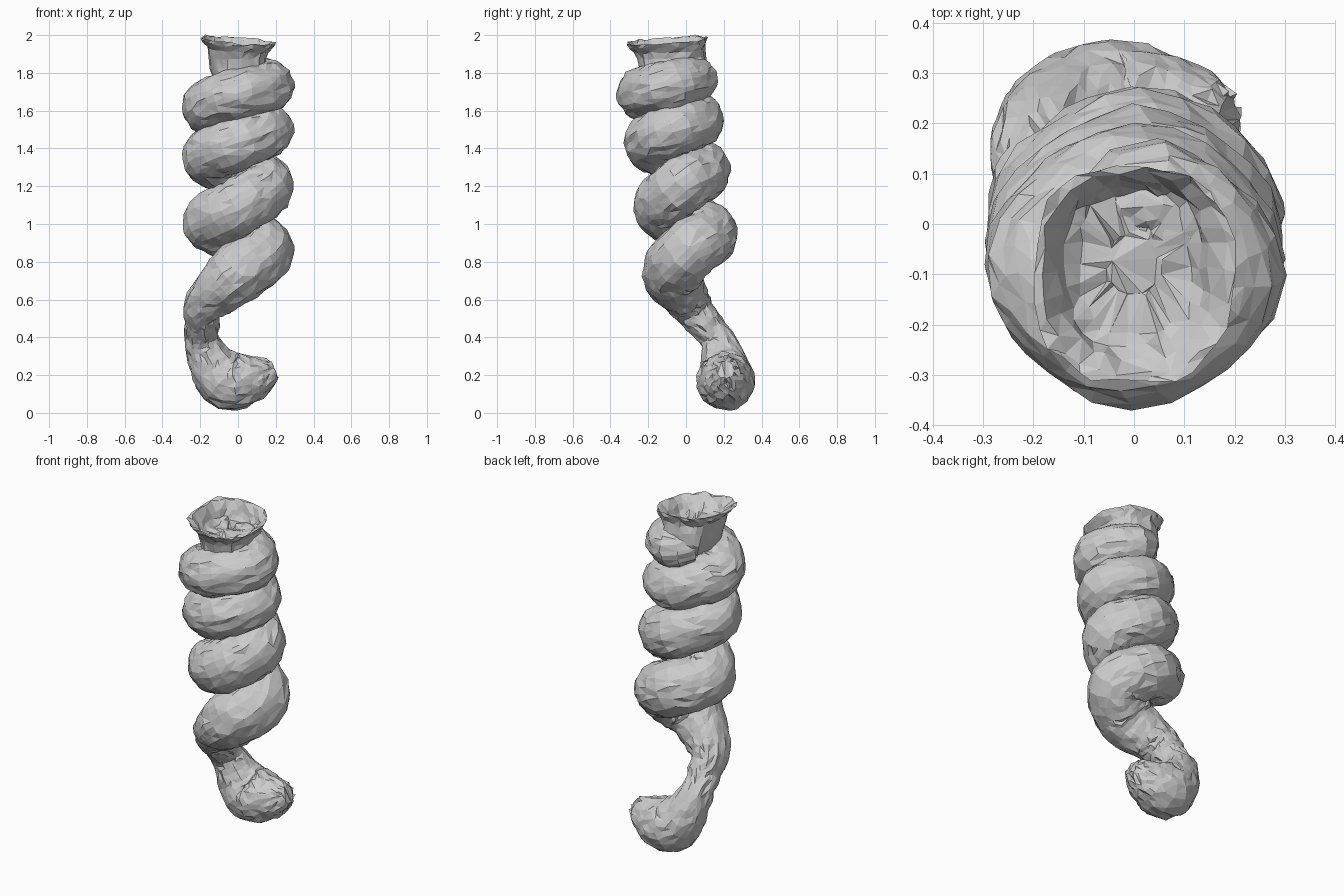
import bpy, bmesh, random
from math import sin, cos, pi, tau, copysign
from mathutils import Vector

random.seed(4)
cube = bpy.data.objects.get("Cube")
if cube:
    bpy.data.objects.remove(cube)


def loft(name, rings, bumps):
    """Skin a list of equal-sized point rings, cap both ends, roughen and triangulate."""
    bm = bmesh.new()
    loops = [[bm.verts.new(p) for p in ring] for ring in rings]
    n = len(loops[0])
    for a, b in zip(loops, loops[1:]):
        for i in range(n):
            j = (i + 1) % n
            bm.faces.new((a[i], a[j], b[j], b[i]))
    bm.faces.new(loops[0][::-1])
    bm.faces.new(loops[-1])
    for v in bm.verts:
        v.co += Vector([random.uniform(-bumps, bumps) for _ in range(3)])
    bmesh.ops.triangulate(bm, faces=bm.faces[:])
    bmesh.ops.recalc_face_normals(bm, faces=bm.faces[:])
    mesh = bpy.data.meshes.new(name)
    bm.to_mesh(mesh)
    bm.free()
    obj = bpy.data.objects.new(name, mesh)
    bpy.context.collection.objects.link(obj)
    return obj


def smooth_path(keys, spacing):
    """Catmull-Rom interpolation of (x, y, z, radius) keys at an even spacing."""
    k = [Vector(p) for p in keys]
    k = [2 * k[0] - k[1]] + k + [2 * k[-1] - k[-2]]
    out = []
    for a, b, c, d in zip(k, k[1:], k[2:], k[3:]):
        steps = max(2, round((c - b).length / spacing))
        for s in range(steps):
            t = s / steps
            out.append(b + (c - a) * t / 2 + (2 * a - 5 * b + 4 * c - d) * t**2 / 2
                       + (3 * b - a - 3 * c + d) * t**3 / 2)
    return out + [k[-2]]


def tube_rings(path, sides):
    """Circular sections carried along the path without twisting."""
    pts = [p.to_3d() for p in path]
    up = Vector((0, 1, 0))
    rings = []
    for i, p in enumerate(pts):
        along = (pts[min(i + 1, len(pts) - 1)] - pts[max(i - 1, 0)]).normalized()
        up = (up - along * up.dot(along)).normalized()
        side = along.cross(up)
        rings.append([p + path[i][3] * (up * cos(tau * s / sides) + side * sin(tau * s / sides))
                      for s in range(sides)])
    return rings


# Hooked tail: blunt end, bulge, then thin neck
keys = [
    (0.19, 0.21, 0.23, 0.05), (0.14, 0.21, 0.21, 0.09), (0.06, 0.21, 0.18, 0.133),
    (-0.05, 0.21, 0.17, 0.155), (-0.13, 0.205, 0.25, 0.13), (-0.19, 0.17, 0.38, 0.092),
    (-0.19, 0.10, 0.47, 0.09), (-0.175, 0.02, 0.58, 0.112),
]

# Leaning coil, one height per quarter turn starting at the front
heights = [0.74, 0.86, 0.95, 1.01, 1.09, 1.20, 1.28, 1.36,
           1.43, 1.50, 1.55, 1.62, 1.69, 1.73]
for q, z in enumerate(heights):
    f = q / (len(heights) - 1)
    a = (q - 1) * pi / 2
    lean = 0.02 - 0.133 * (z - 0.85)
    keys.append(((0.132 + 0.035 * f) * cos(a), lean + (0.104 + 0.04 * f) * sin(a),
                 z, 0.162 - 0.03 * f))

# Last turn curls inward under the mouth
keys += [(0.03, 0.045, 1.77, 0.122), (-0.05, 0.0, 1.78, 0.09)]
loft("coiled_tube", tube_rings(smooth_path(keys, 0.035), 26), 0.007)

# Open flared mouth (height, half width, half depth): outer wall, lip, inner wall, floor
profile = [(1.75, 0.13, 0.16), (1.82, 0.145, 0.18), (1.88, 0.15, 0.18), (1.92, 0.16, 0.185),
           (1.95, 0.185, 0.205), (1.97, 0.2, 0.215), (1.965, 0.185, 0.2),
           (1.93, 0.15, 0.175), (1.9, 0.135, 0.16), (1.88, 0.11, 0.14), (1.87, 0.05, 0.06)]


def squarish(v):
    return copysign(abs(v) ** 0.8, v)


mouth = []
for z, rx, ry in profile:
    flare = max(0, (z - 1.82) / 0.15)
    ring = []
    for s in range(30):
        a = tau * s / 30
        x, y = rx * squarish(cos(a)), ry * squarish(sin(a))
        ring.append((x, y - 0.065 - 0.035 * flare, z + flare * (0.07 * y - 0.09 * x)))
    mouth.append(ring)
loft("flared_mouth", mouth, 0.008)
